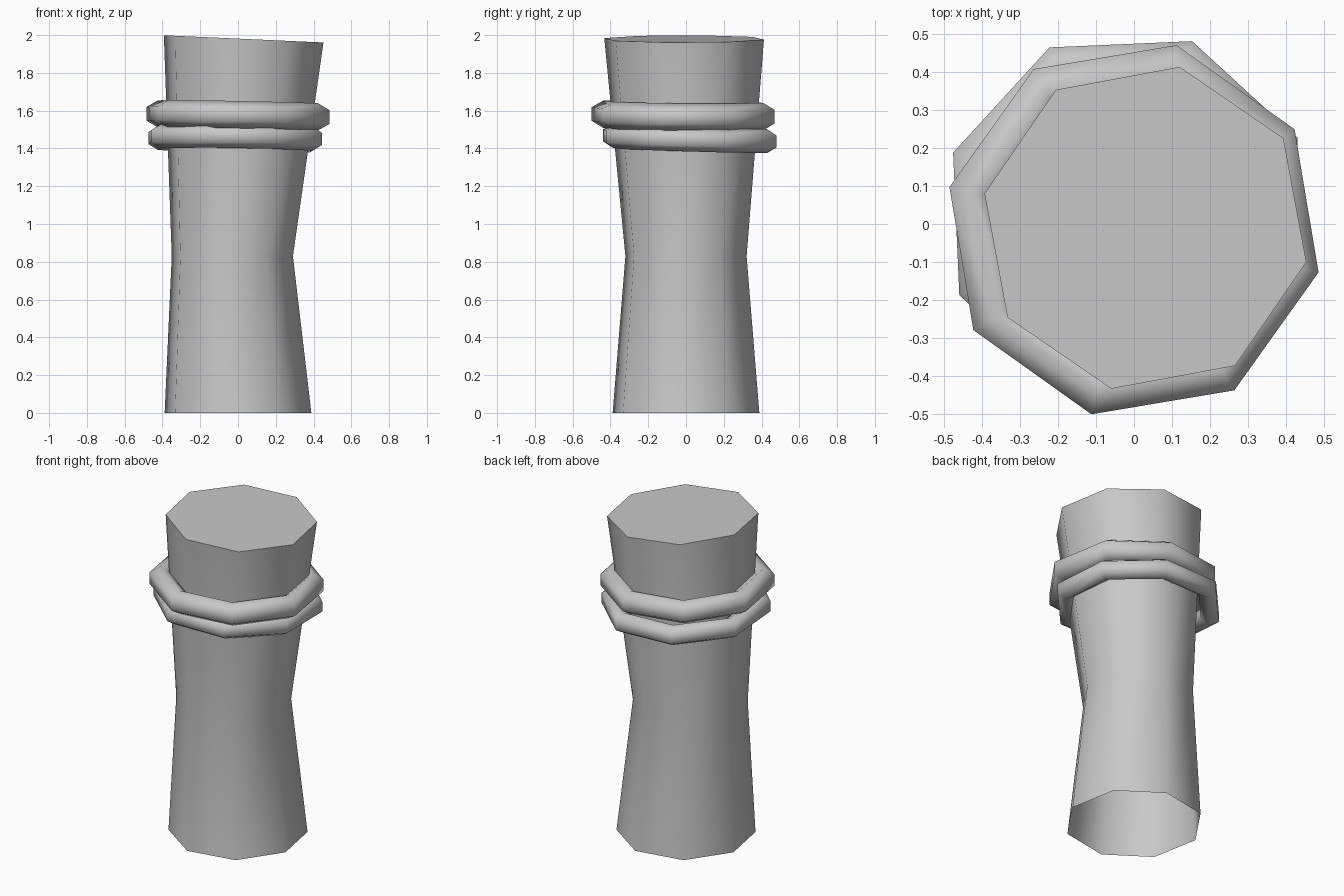
import bpy, bmesh
from math import sin, cos, pi, radians

cube = bpy.data.objects.get("Cube")
if cube:
    bpy.data.objects.remove(cube, do_unlink=True)

SIDES = 8

grey = bpy.data.materials.new("plain_grey")
GREY = (0.58, 0.58, 0.58, 1)
grey.use_nodes = True
grey.diffuse_color = GREY
grey.node_tree.nodes["Principled BSDF"].inputs["Base Color"].default_value = GREY


def octagon(bm, centre, radius, start, z, tilt=(0, 0)):
    """Ring of verts around centre, on a plane sloping by tilt."""
    ring = []
    for k in range(SIDES):
        a = radians(start) + 2 * pi * k / SIDES
        dx, dy = radius * cos(a), radius * sin(a)
        ring.append(bm.verts.new((centre[0] + dx, centre[1] + dy,
                                  z + tilt[0] * dx + tilt[1] * dy)))
    return ring


def bridge(bm, low, high):
    for k in range(SIDES):
        n = (k + 1) % SIDES
        bm.faces.new((low[k], low[n], high[n], high[k]))


def finish(bm, name, angle):
    bmesh.ops.recalc_face_normals(bm, faces=bm.faces)
    mesh = bpy.data.meshes.new(name)
    bm.to_mesh(mesh)
    bm.free()
    obj = bpy.data.objects.new(name, mesh)
    bpy.context.collection.objects.link(obj)
    mesh.materials.append(grey)
    bpy.ops.object.select_all(action='DESELECT')
    obj.select_set(True)
    bpy.context.view_layer.objects.active = obj
    bpy.ops.object.shade_smooth_by_angle(angle=radians(angle))


# Waisted post, open underneath, with a sloping top and an inset in it
bm = bmesh.new()
foot = octagon(bm, (0, 0), 0.397, 78, 0)
waist = octagon(bm, (-0.03, 0), 0.328, 78, 0.83)
rim = octagon(bm, (0.03, -0.01), 0.432, 78, 1.98, (-0.045, 0))
bridge(bm, foot, waist)
bridge(bm, waist, rim)
cap = bm.faces.new(rim)
bmesh.ops.inset_region(bm, faces=[cap], thickness=0.118)
finish(bm, "post", 60)


# Bands wrapped around the post, six-sided in section
def band(name, centre, z, radius, thick, start, tilt):
    bm = bmesh.new()
    loops = []
    for k in range(6):
        a = radians(30 + 60 * k)
        loops.append(octagon(bm, centre, radius + thick * cos(a), start,
                             z + thick * sin(a), tilt))
    for k in range(6):
        bridge(bm, loops[k], loops[(k + 1) % 6])
    finish(bm, name, 80)


band("upper_band", (0, -0.015), 1.575, 0.435, 0.072, 77, (-0.02, -0.01))
band("lower_band", (-0.015, 0.02), 1.453, 0.435, 0.063, 70, (-0.015, -0.03))
